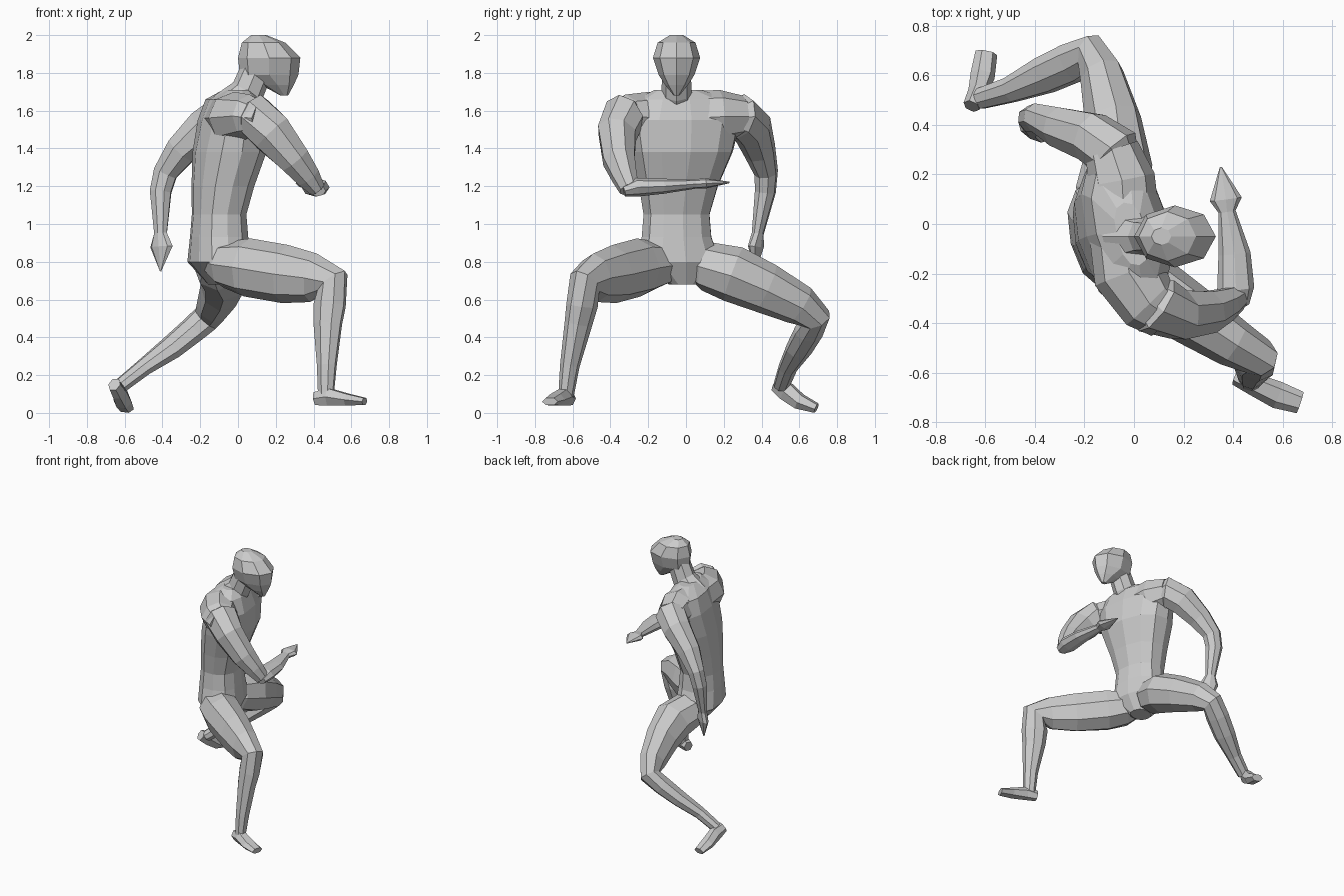
import bpy, bmesh, math
from mathutils import Vector


def loft(name, stations, ref, n=8, flat=False, half=False, power=1.0):
    """Skin polygon rings (x, y, z, radius along ref, radius across) along a path."""
    pts = [Vector(s[:3]) for s in stations]
    bm = bmesh.new()
    rings, prev = [], None
    side = Vector(ref)
    for i, s in enumerate(stations):
        before = (pts[i] - pts[max(i - 1, 0)]).normalized()
        after = (pts[min(i + 1, len(pts) - 1)] - pts[i]).normalized()
        t = Vector((0, 0, 1)) if flat else (before + after).normalized()
        if prev is not None:
            side = prev.rotation_difference(t) @ side
        side = (side - t * side.dot(t)).normalized()
        prev = t
        across = t.cross(side)
        ring = []
        for k in range(n):
            ang = 2 * math.pi * (k + (0.5 if half else 0)) / n
            c, d = math.cos(ang), math.sin(ang)
            c = math.copysign(abs(c) ** power, c)
            d = math.copysign(abs(d) ** power, d)
            ring.append(bm.verts.new(pts[i] + side * c * s[3] + across * d * s[4]))
        rings.append(ring)
    for a, b in zip(rings, rings[1:]):
        for k in range(n):
            m = (k + 1) % n
            bm.faces.new((a[k], a[m], b[m], b[k]))
    bm.faces.new(rings[0][::-1])
    bm.faces.new(rings[-1])
    bmesh.ops.recalc_face_normals(bm, faces=bm.faces)
    me = bpy.data.meshes.new(name)
    bm.to_mesh(me)
    bm.free()
    ob = bpy.data.objects.new(name, me)
    bpy.context.collection.objects.link(ob)
    return ob


UP = (0, 0, 1)
yaw = math.radians(14)
FACING = (math.cos(yaw), math.sin(yaw), 0)

# Torso, turned slightly, tapering at the waist
loft("torso", [
    (-0.08, -0.02, 0.68, 0.08, 0.07),
    (-0.10, -0.04, 0.80, 0.16, 0.23),
    (-0.10, -0.05, 0.93, 0.15, 0.19),
    (-0.10, -0.05, 1.05, 0.14, 0.18),
    (-0.08, -0.04, 1.20, 0.16, 0.215),
    (-0.045, -0.02, 1.38, 0.185, 0.275),
    (-0.03, -0.01, 1.55, 0.165, 0.31),
    (-0.03, -0.01, 1.66, 0.125, 0.26),
    (-0.01, -0.04, 1.71, 0.06, 0.13)], FACING, n=12, flat=True, power=0.85)

# Shoulder band curving round the upper back
loft("shoulders", [
    (0.13, -0.37, 1.56, 0.08, 0.10),
    (0.06, -0.32, 1.57, 0.115, 0.125),
    (-0.02, -0.20, 1.56, 0.14, 0.145),
    (-0.04, 0.00, 1.56, 0.14, 0.145),
    (-0.05, 0.18, 1.57, 0.14, 0.135),
    (-0.09, 0.30, 1.57, 0.11, 0.11)], UP)

# Neck and head
loft("neck", [
    (-0.05, -0.05, 1.60, 0.11, 0.12),
    (0.05, -0.05, 1.70, 0.09, 0.08),
    (0.10, -0.05, 1.82, 0.085, 0.075)], (1, 0, 0))
loft("head", [
    (0.245, -0.05, 1.68, 0.02, 0.015),
    (0.21, -0.05, 1.735, 0.085, 0.06),
    (0.165, -0.05, 1.79, 0.155, 0.095),
    (0.165, -0.05, 1.88, 0.165, 0.125),
    (0.135, -0.05, 1.96, 0.115, 0.10),
    (0.11, -0.05, 2.00, 0.04, 0.035)], (1, 0, 0), flat=True)

# Right arm, folded across the chest, with a pointed hand
loft("right_upper_arm", [
    (0.03, -0.27, 1.56, 0.06, 0.07),
    (0.09, -0.33, 1.57, 0.12, 0.125),
    (0.18, -0.365, 1.48, 0.12, 0.105),
    (0.30, -0.355, 1.34, 0.09, 0.09),
    (0.37, -0.325, 1.25, 0.07, 0.07),
    (0.42, -0.30, 1.185, 0.045, 0.055)], UP)
loft("right_forearm_and_hand", [
    (0.42, -0.33, 1.175, 0.03, 0.045),
    (0.41, -0.26, 1.195, 0.05, 0.075),
    (0.405, -0.12, 1.20, 0.04, 0.065),
    (0.375, 0.05, 1.212, 0.025, 0.035),
    (0.37, 0.10, 1.215, 0.028, 0.065),
    (0.35, 0.23, 1.22, 0.004, 0.004)], UP)

# Left arm, hanging behind
loft("left_arm_and_hand", [
    (-0.04, 0.22, 1.56, 0.06, 0.07),
    (-0.08, 0.29, 1.57, 0.12, 0.115),
    (-0.17, 0.35, 1.51, 0.115, 0.105),
    (-0.30, 0.39, 1.39, 0.09, 0.085),
    (-0.385, 0.425, 1.27, 0.07, 0.06),
    (-0.41, 0.42, 1.17, 0.062, 0.055),
    (-0.41, 0.38, 0.95, 0.038, 0.03),
    (-0.405, 0.37, 0.88, 0.068, 0.03),
    (-0.41, 0.365, 0.75, 0.004, 0.004)], UP)

# Front leg, knee bent forward
loft("front_leg", [
    (-0.14, -0.11, 0.80, 0.07, 0.08),
    (-0.06, -0.16, 0.785, 0.125, 0.14),
    (0.05, -0.25, 0.77, 0.155, 0.14),
    (0.25, -0.38, 0.735, 0.155, 0.12),
    (0.40, -0.48, 0.715, 0.13, 0.10),
    (0.50, -0.535, 0.69, 0.10, 0.08),
    (0.485, -0.55, 0.57, 0.095, 0.075),
    (0.475, -0.57, 0.47, 0.085, 0.065),
    (0.47, -0.615, 0.25, 0.055, 0.05),
    (0.465, -0.635, 0.09, 0.045, 0.038)], UP)
loft("front_foot", [
    (0.41, -0.615, 0.075, 0.04, 0.035),
    (0.48, -0.645, 0.085, 0.052, 0.045),
    (0.58, -0.69, 0.07, 0.035, 0.055),
    (0.67, -0.72, 0.06, 0.022, 0.045)], UP, n=6, half=True)

# Back leg, stretched sideways with the shin folded back
loft("back_leg", [
    (-0.13, 0.02, 0.79, 0.07, 0.08),
    (-0.10, 0.11, 0.775, 0.13, 0.14),
    (-0.065, 0.25, 0.735, 0.15, 0.14),
    (-0.085, 0.42, 0.66, 0.135, 0.115),
    (-0.13, 0.60, 0.57, 0.11, 0.09),
    (-0.17, 0.685, 0.50, 0.085, 0.075),
    (-0.25, 0.65, 0.43, 0.085, 0.068),
    (-0.36, 0.60, 0.34, 0.08, 0.06),
    (-0.50, 0.54, 0.24, 0.055, 0.045),
    (-0.62, 0.505, 0.145, 0.045, 0.04)], UP)
loft("back_foot", [
    (-0.655, 0.475, 0.15, 0.04, 0.035),
    (-0.63, 0.53, 0.115, 0.055, 0.04),
    (-0.61, 0.60, 0.06, 0.045, 0.05),
    (-0.595, 0.69, 0.025, 0.027, 0.045)], UP, n=6, half=True)
